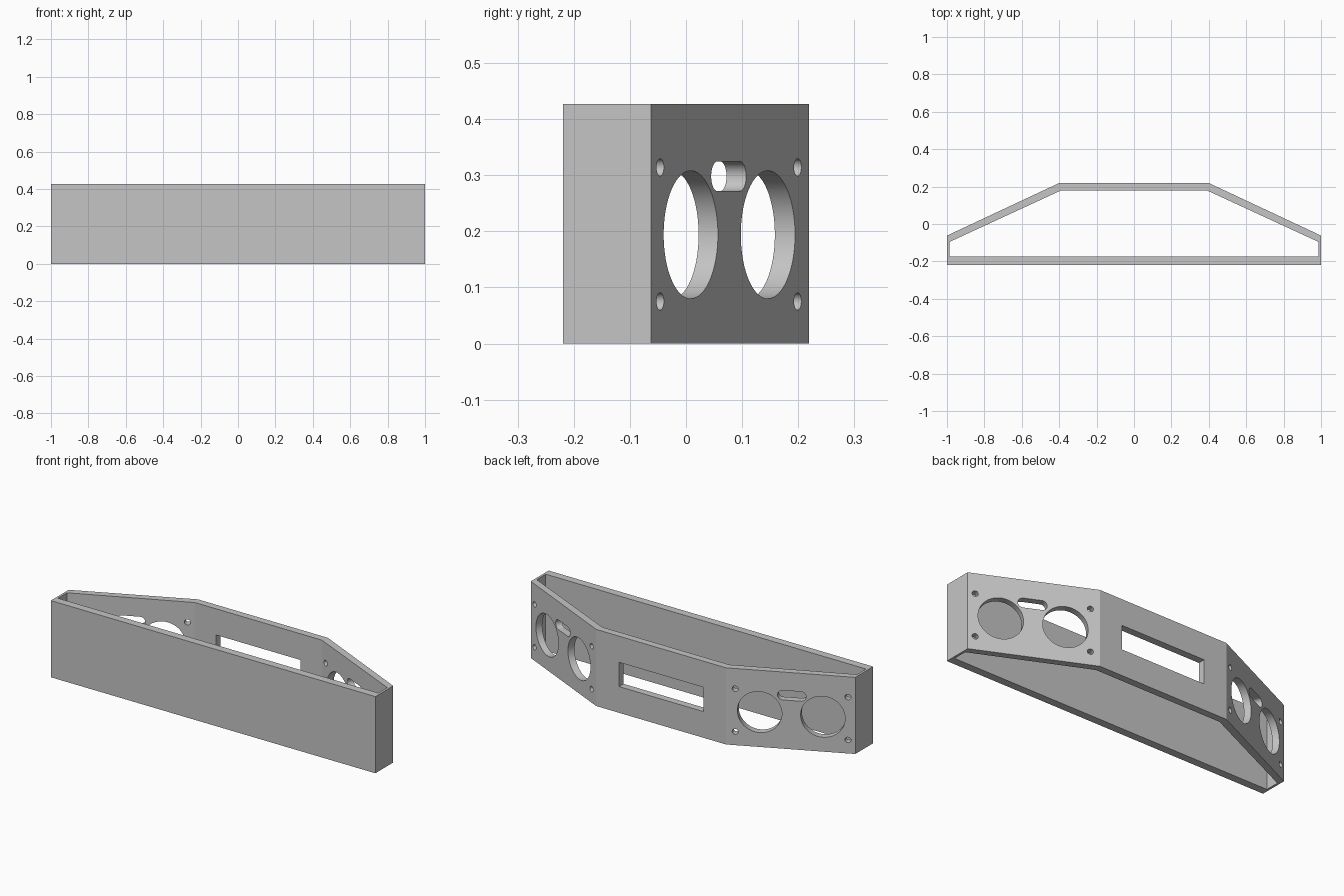
import bpy, bmesh, math
from mathutils import Vector

default = bpy.data.objects.get("Cube")
if default:
    bpy.data.objects.remove(default, do_unlink=True)

HEIGHT = 0.427

grey = bpy.data.materials.new("plain_grey")
grey.use_nodes = True
colour = (0.56, 0.56, 0.56, 1)
grey.diffuse_color = colour
grey.node_tree.nodes["Principled BSDF"].inputs["Base Color"].default_value = colour


def add_prism(bm, loop, sweep):
    """Closed prism from a loop of points swept along a vector."""
    face = bm.faces.new([bm.verts.new(p) for p in loop])
    result = bmesh.ops.extrude_face_region(bm, geom=[face], use_keep_orig=True)
    moved = [g for g in result["geom"] if isinstance(g, bmesh.types.BMVert)]
    bmesh.ops.translate(bm, verts=moved, vec=sweep)


def make_object(name, bm):
    bmesh.ops.recalc_face_normals(bm, faces=bm.faces)
    mesh = bpy.data.meshes.new(name)
    bm.to_mesh(mesh)
    bm.free()
    mesh.materials.append(grey)
    obj = bpy.data.objects.new(name, mesh)
    bpy.context.collection.objects.link(obj)
    return obj


def mirrored(half):
    return half + [(-x, y) for x, y in reversed(half)]


def slot_outline(radius, half_length=0.0, segments=48):
    """Circle, or a stadium when half_length is above zero."""
    points = []
    for side, start in ((1, -math.pi / 2), (-1, math.pi / 2)):
        steps = segments // 2
        for i in range(steps + (1 if half_length else 0)):
            a = start + math.pi * i / steps
            points.append((side * half_length + radius * math.cos(a), radius * math.sin(a)))
    return points


# Wall outlines seen from above
outer = mirrored([(1, -0.219), (1, -0.062), (0.4, 0.219)])
inner = mirrored([(0.987, -0.175), (0.987, -0.096), (0.391, 0.179)])

# Open-topped and open-bottomed housing
bm = bmesh.new()
rings = []
for z in (0, HEIGHT):
    rings.append([[bm.verts.new((x, y, z)) for x, y in ring] for ring in (outer, inner)])
(out_low, in_low), (out_top, in_top) = rings
for a, b in ((out_low, out_top), (in_top, in_low), (in_low, out_low), (out_top, in_top)):
    for i in range(len(a)):
        j = (i + 1) % len(a)
        bm.faces.new((a[i], a[j], b[j], b[i]))
housing = make_object("housing", bm)

# Openings in the angled panels: (y on panel, z, outline)
openings = [(y, 0.194, slot_outline(0.114, segments=64)) for y in (0.0085, 0.146)]
openings += [(y, z, slot_outline(0.0155, segments=24)) for y in (-0.046, 0.199) for z in (0.075, 0.314)]
openings.append((0.076, 0.298, slot_outline(0.0265, 0.047, 32)))

bm = bmesh.new()
for side in (1, -1):
    corner = Vector((side * 0.4, 0.219, 0))
    along = Vector((side * 0.6, -0.281, 0))
    unit = along.normalized()
    normal = Vector((side * 0.281, 0.6, 0)).normalized()
    for y, z, outline in openings:
        centre = corner + along * ((0.219 - y) / 0.281) + Vector((0, 0, z)) + normal * 0.02
        loop = [centre + unit * u + Vector((0, 0, v)) for u, v in outline]
        add_prism(bm, loop, normal * -0.085)

# Display window in the middle panel
window = [(x, 0.25, z) for x, z in ((-0.26, 0.146), (0.26, 0.146), (0.26, 0.281), (-0.26, 0.281))]
add_prism(bm, window, Vector((0, -0.12, 0)))
cutter = make_object("opening_cutter", bm)
cutter.hide_render = True

# Cut, then discard the cutter
cut = housing.modifiers.new("openings", "BOOLEAN")
cut.operation = "DIFFERENCE"
cut.solver = "EXACT"
cut.object = cutter
bpy.ops.object.select_all(action="DESELECT")
bpy.context.view_layer.objects.active = housing
housing.select_set(True)
bpy.ops.object.modifier_apply(modifier=cut.name)
bpy.data.objects.remove(cutter, do_unlink=True)

# Round hole walls, crisp panel folds
bpy.ops.object.shade_smooth_by_angle(angle=math.radians(20))
